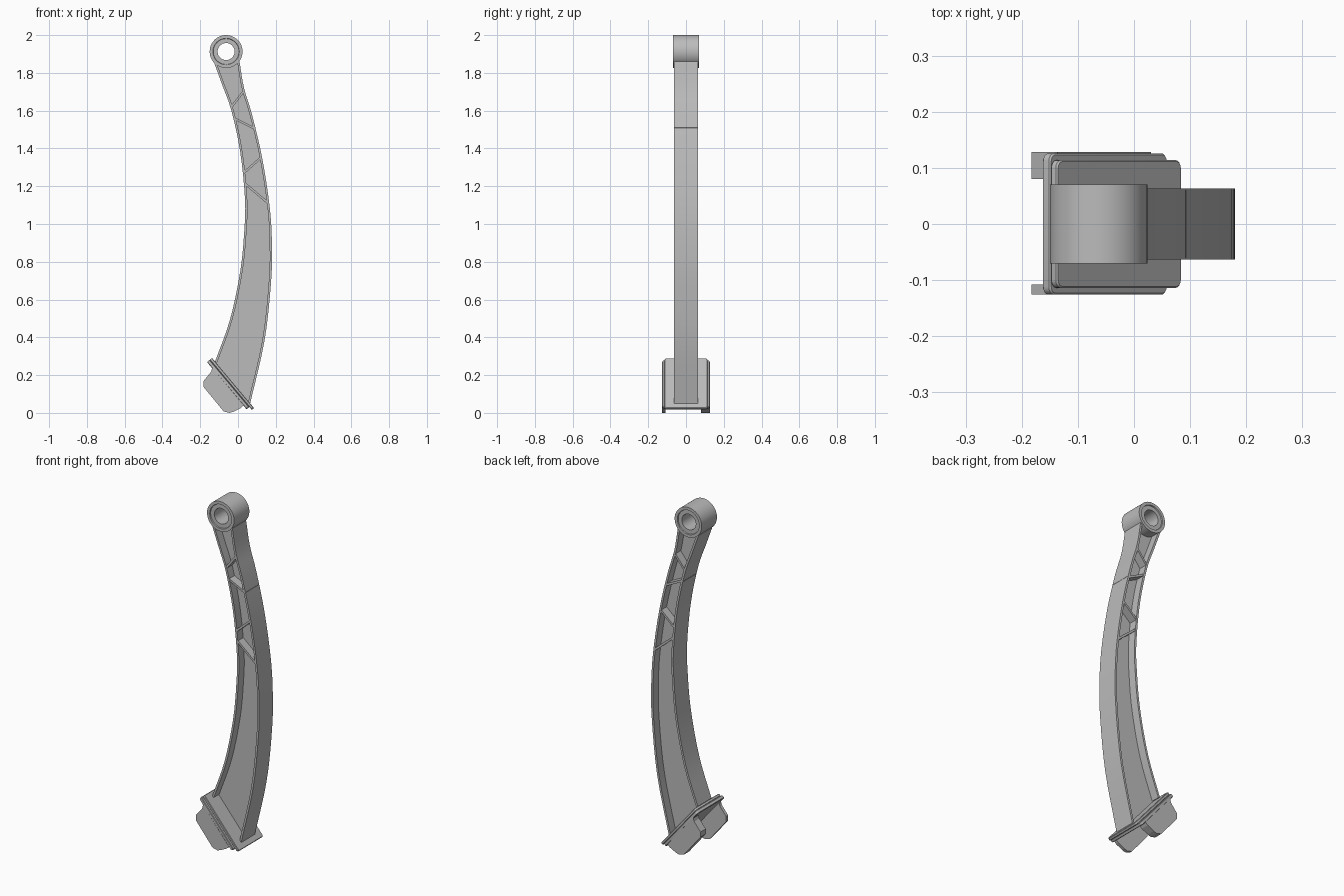
import bpy, bmesh, math
from mathutils import Vector, Matrix

if "Cube" in bpy.data.objects:
    bpy.data.objects.remove(bpy.data.objects["Cube"])

grey = bpy.data.materials.new("plain_grey")
grey.use_nodes = True
colour = (0.5, 0.5, 0.5, 1)
grey.diffuse_color = colour
grey.node_tree.nodes["Principled BSDF"].inputs["Base Color"].default_value = colour


def finish(name, bm, smooth=True):
    """Turn a bmesh into a named grey object."""
    bmesh.ops.recalc_face_normals(bm, faces=bm.faces)
    mesh = bpy.data.meshes.new(name)
    bm.to_mesh(mesh)
    bm.free()
    obj = bpy.data.objects.new(name, mesh)
    bpy.context.collection.objects.link(obj)
    mesh.materials.append(grey)
    if smooth:
        bpy.ops.object.select_all(action="DESELECT")
        obj.select_set(True)
        bpy.context.view_layer.objects.active = obj
        bpy.ops.object.shade_smooth_by_angle(angle=math.radians(30))
    return obj


def smooth_path(points, steps=4):
    """Catmull-Rom curve through the points."""
    pts = [Vector(p) for p in points]
    pts = [2 * pts[0] - pts[1]] + pts + [2 * pts[-1] - pts[-2]]
    path = []
    for a, b, c, d in zip(pts, pts[1:], pts[2:], pts[3:]):
        for i in range(steps):
            t = i / steps
            path.append(0.5 * (2 * b + (c - a) * t + (2 * a - 5 * b + 4 * c - d) * t * t
                               + (3 * b - a - 3 * c + d) * t ** 3))
    return path + [pts[-2]]


def strip(name, left, right, y0, y1):
    """Solid between two matching side paths, from y0 to y1."""
    bm = bmesh.new()
    rows = [[bm.verts.new((p.x, y, p.y)) for p, y in ((l, y0), (r, y0), (r, y1), (l, y1))]
            for l, r in zip(left, right)]
    for a, b in zip(rows, rows[1:]):
        for i in range(4):
            j = (i + 1) % 4
            bm.faces.new((a[i], a[j], b[j], b[i]))
    bm.faces.new(rows[0])
    bm.faces.new(rows[-1])
    return finish(name, bm)


def offset(path, distance):
    """Shift a path sideways."""
    out = []
    for i, p in enumerate(path):
        d = (path[min(i + 1, len(path) - 1)] - path[max(i - 1, 0)]).normalized()
        out.append(p + Vector((-d.y, d.x)) * distance)
    return out


# Curved arm: web between two flanges
inner = smooth_path([(-.125, 1.85), (-.085, 1.74), (-.035, 1.6), (.012, 1.38), (.037, 1.13),
                     (.033, .96), (.012, .75), (-.042, .495), (-.122, .27)])
outer = smooth_path([(.008, 1.86), (.032, 1.72), (.074, 1.58), (.128, 1.35), (.169, 1.08),
                     (.18, .87), (.174, .68), (.14, .38), (.062, .04)])
HALF, WALL = 0.063, 0.012
strip("arm_web", inner, outer, -0.014, 0.014)
strip("inner_flange", inner, offset(inner, WALL), -HALF, HALF)
strip("outer_flange", offset(outer, -WALL), outer, -HALF, HALF)

# Diagonal stiffening ribs
ribs = [((-.035, 1.62), (.032, 1.705)), ((-.022, 1.56), (.09, 1.505)),
        ((.03, 1.27), (.122, 1.352)), ((.04, 1.212), (.158, 1.112))]
for i, ends in enumerate(ribs):
    line = [Vector(p) for p in ends]
    strip(f"rib_{i + 1}", offset(line, WALL / 2), offset(line, -WALL / 2), -HALF + .002, HALF - .002)

# Pivot eye with a shallow recess on both faces
half_profile = [(.045, .064), (.068, .064), (.07, .07), (.087, .07)]
profile = half_profile + [(r, -y) for r, y in reversed(half_profile)]
bm = bmesh.new()
SEGMENTS = 48
rings = []
for s in range(SEGMENTS):
    a = math.tau * s / SEGMENTS
    rings.append([bm.verts.new((r * math.cos(a) - .063, y, r * math.sin(a) + 1.913))
                  for r, y in profile])
for s, ring in enumerate(rings):
    following = rings[(s + 1) % SEGMENTS]
    for i in range(len(profile)):
        j = (i + 1) % len(profile)
        bm.faces.new((ring[i], ring[j], following[j], following[i]))
finish("pivot_eye", bm)

# Tilted foot plates with rounded corners
TILT = Matrix.Rotation(math.radians(50), 4, "Y")


def plate(name, centre, size):
    bm = bmesh.new()
    bmesh.ops.create_cube(bm, size=1, matrix=Matrix.Diagonal((*size, 1)))
    upright = [e for e in bm.edges
               if abs(e.verts[0].co.z - e.verts[1].co.z) > size[2] / 2]
    bmesh.ops.bevel(bm, geom=upright, offset=.014, segments=4, profile=.5, affect="EDGES")
    rims = [e for e in bm.edges if abs(e.verts[0].co.z - e.verts[1].co.z) < .001]
    bmesh.ops.bevel(bm, geom=rims, offset=.003, segments=1, affect="EDGES")
    bm.transform(Matrix.Translation((centre[0], 0, centre[1])) @ TILT)
    return finish(name, bm)


plate("upper_plate", (-.032, .153), (.346, .228, .016))
plate("lower_plate", (-.052, .15), (.326, .252, .019))

# Clip cheeks below the plates
cheek = [(-.136, .24), (-.142, .218), (-.183, .168), (-.183, .138), (-.076, .008),
         (-.045, 0), (-.025, .006), (.015, .026), (.03, .04)]
for name, y0, y1 in (("front_cheek", -.126, -.108), ("back_cheek", .08, .128)):
    bm = bmesh.new()
    face = bm.faces.new([bm.verts.new((x, y0, z)) for x, z in cheek])
    extruded = bmesh.ops.extrude_face_region(bm, geom=[face])["geom"]
    bmesh.ops.translate(bm, vec=(0, y1 - y0, 0),
                        verts=[v for v in extruded if isinstance(v, bmesh.types.BMVert)])
    finish(name, bm, smooth=False)
